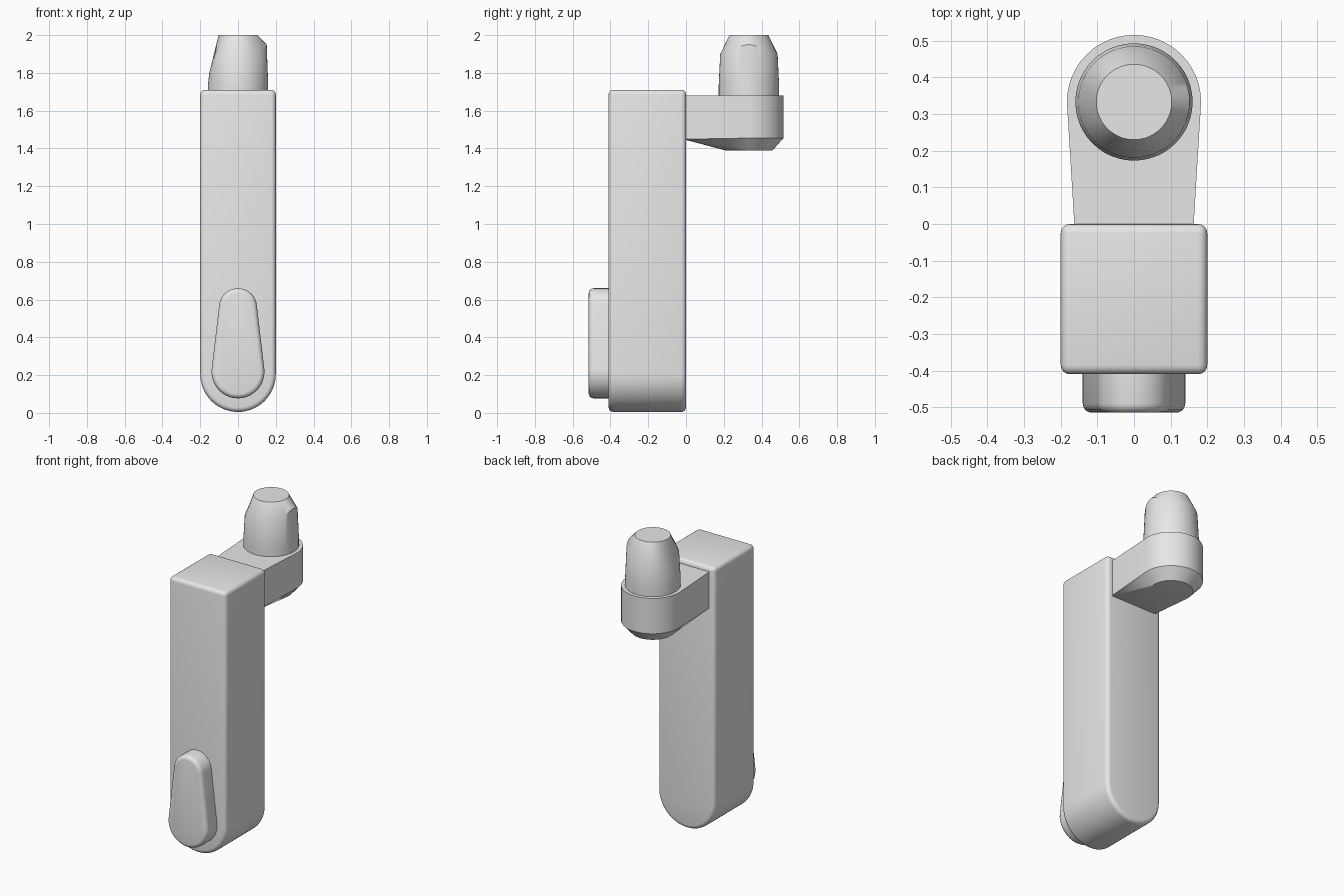
import bpy
import bmesh
from math import sin, cos, pi, asin, radians
from mathutils import Vector

cube = bpy.data.objects.get("Cube")
if cube:
    bpy.data.objects.remove(cube, do_unlink=True)

grey = bpy.data.materials.new("plain_grey")
grey.use_nodes = True
grey.diffuse_color = (0.8, 0.8, 0.8, 1)
grey.node_tree.nodes["Principled BSDF"].inputs["Base Color"].default_value = (0.8, 0.8, 0.8, 1)


def arc(cx, cy, r, start, end, steps):
    """Points along a circular arc."""
    angles = [start + (end - start) * i / steps for i in range(steps + 1)]
    return [(cx + r * cos(a), cy + r * sin(a)) for a in angles]


def finish(name, bm, smooth=35):
    """Turn a bmesh into a smooth-shaded object with crisp edges."""
    bmesh.ops.recalc_face_normals(bm, faces=bm.faces)
    mesh = bpy.data.meshes.new(name)
    bm.to_mesh(mesh)
    bm.free()
    mesh.materials.append(grey)
    obj = bpy.data.objects.new(name, mesh)
    bpy.context.collection.objects.link(obj)
    bpy.ops.object.select_all(action="DESELECT")
    obj.select_set(True)
    bpy.context.view_layer.objects.active = obj
    bpy.ops.object.shade_smooth_by_angle(angle=radians(smooth))
    return obj


def rounded_slab(name, outline, front, back, bevel, round_back=True):
    """Extrude an x-z outline along y and round its sharp edges."""
    bm = bmesh.new()
    face = bm.faces.new([bm.verts.new((x, front, z)) for x, z in outline])
    ext = bmesh.ops.extrude_face_region(bm, geom=[face], use_keep_orig=True)
    moved = [v for v in ext["geom"] if isinstance(v, bmesh.types.BMVert)]
    bmesh.ops.translate(bm, verts=moved, vec=(0, back - front, 0))
    bmesh.ops.recalc_face_normals(bm, faces=bm.faces)
    middle = (front + back) / 2
    edges = [e for e in bm.edges if e.calc_face_angle(0) > radians(40)
             and (round_back or max(v.co.y for v in e.verts) < middle)]
    bmesh.ops.bevel(bm, geom=edges, offset=bevel, segments=4, profile=0.5,
                    affect="EDGES", clamp_overlap=True)
    return finish(name, bm)


# Tall body with a half-round foot
body = [(-0.2, 1.71)] + arc(0, 0.205, 0.2, pi, 2 * pi, 32) + [(0.2, 1.71)]
rounded_slab("body", body, -0.41, 0, 0.025)

# Teardrop pad on the front
tilt = asin((0.14 - 0.1) / 0.345)
pad = (arc(0, 0.56, 0.1, tilt, pi - tilt, 20)
       + arc(0, 0.217, 0.14, pi - tilt, 2 * pi + tilt, 24))
rounded_slab("front_pad", pad, -0.515, -0.4, 0.025, round_back=False)

# Arm at the back: hull of the round end, its chamfered base and the wall joint
CY = 0.333
bm = bmesh.new()
for radius, z in ((0.183, 1.68), (0.183, 1.455), (0.125, 1.39)):
    for x, y in arc(0, CY, radius, 0, 2 * pi * 47 / 48, 47):
        bm.verts.new((x, y, z))
for x in (-0.162, 0.162):
    for z in (1.68, 1.449):
        bm.verts.new((x, -0.015, z))
bmesh.ops.convex_hull(bm, input=bm.verts)
bmesh.ops.dissolve_limit(bm, angle_limit=0.01, verts=bm.verts, edges=bm.edges)
finish("arm", bm)

# Tapered knob, its shoulder higher on the left than on the right
bm = bmesh.new()
STEPS = 48
rings = [[], [], [], []]
for i in range(STEPS):
    a = 2 * pi * i / STEPS
    c = cos(a)
    shoulder = 1.9 + 0.05 * max(0, c) ** 6 - 0.1 * max(0, -c) ** 6
    levels = ((0.16, 1.67), (0.16, 1.73), (0.152, shoulder), (0.103, 2.0))
    for ring, (r, z) in zip(rings, levels):
        ring.append(bm.verts.new(Vector((r * c, CY + r * sin(a), z))))
for low, high in zip(rings, rings[1:]):
    for i in range(STEPS):
        j = (i + 1) % STEPS
        bm.faces.new((low[i], low[j], high[j], high[i]))
bm.faces.new(rings[0])
bm.faces.new(rings[-1])
finish("knob", bm)
